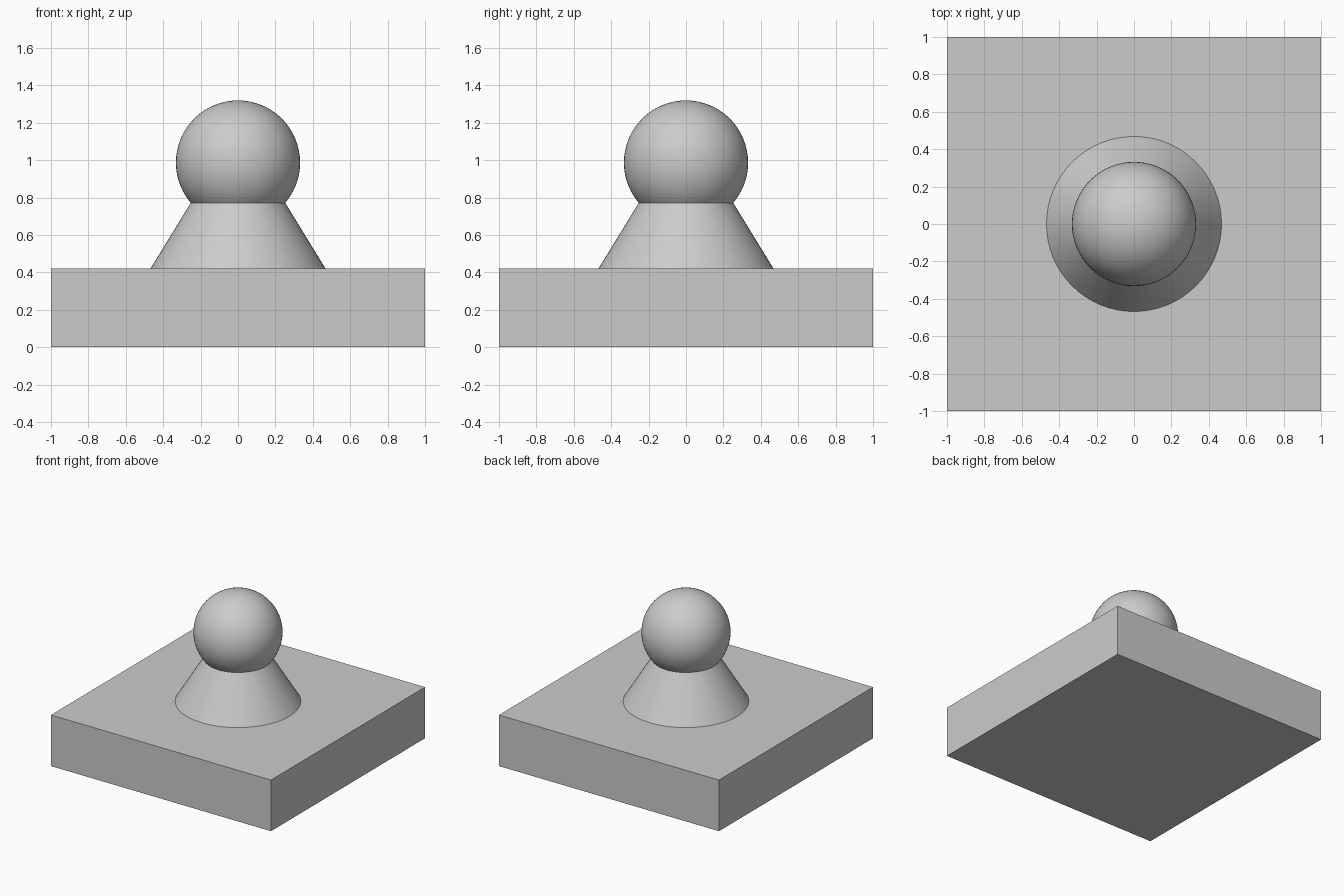
import bpy
import math

cube = bpy.data.objects.get("Cube")
if cube:
    bpy.data.objects.remove(cube, do_unlink=True)

# One plain grey for the whole model
grey = bpy.data.materials.new("plain grey")
grey.use_nodes = True
color = (0.6, 0.6, 0.6, 1)
grey.diffuse_color = color
grey.node_tree.nodes["Principled BSDF"].inputs["Base Color"].default_value = color

BASE_TOP = 0.42
NECK_TOP = 0.8
BALL_RADIUS = 0.332


def finish(name, smooth=True):
    part = bpy.context.object
    part.name = name
    part.data.materials.append(grey)
    if smooth:
        bpy.ops.object.shade_smooth_by_angle(angle=math.radians(30))
    return part


# Square slab
bpy.ops.mesh.primitive_cube_add(size=1, location=(0, 0, BASE_TOP / 2))
base = finish("base_slab", smooth=False)
base.scale = (2, 2, BASE_TOP)

# Tapered neck, its top hidden inside the ball
bpy.ops.mesh.primitive_cone_add(
    vertices=64, radius1=0.468, radius2=0.235, depth=NECK_TOP - BASE_TOP,
    location=(0, 0, (BASE_TOP + NECK_TOP) / 2))
finish("tapered_neck")

# Ball on top
bpy.ops.mesh.primitive_uv_sphere_add(
    segments=64, ring_count=32, radius=BALL_RADIUS, location=(0, 0, 0.987))
finish("ball")
